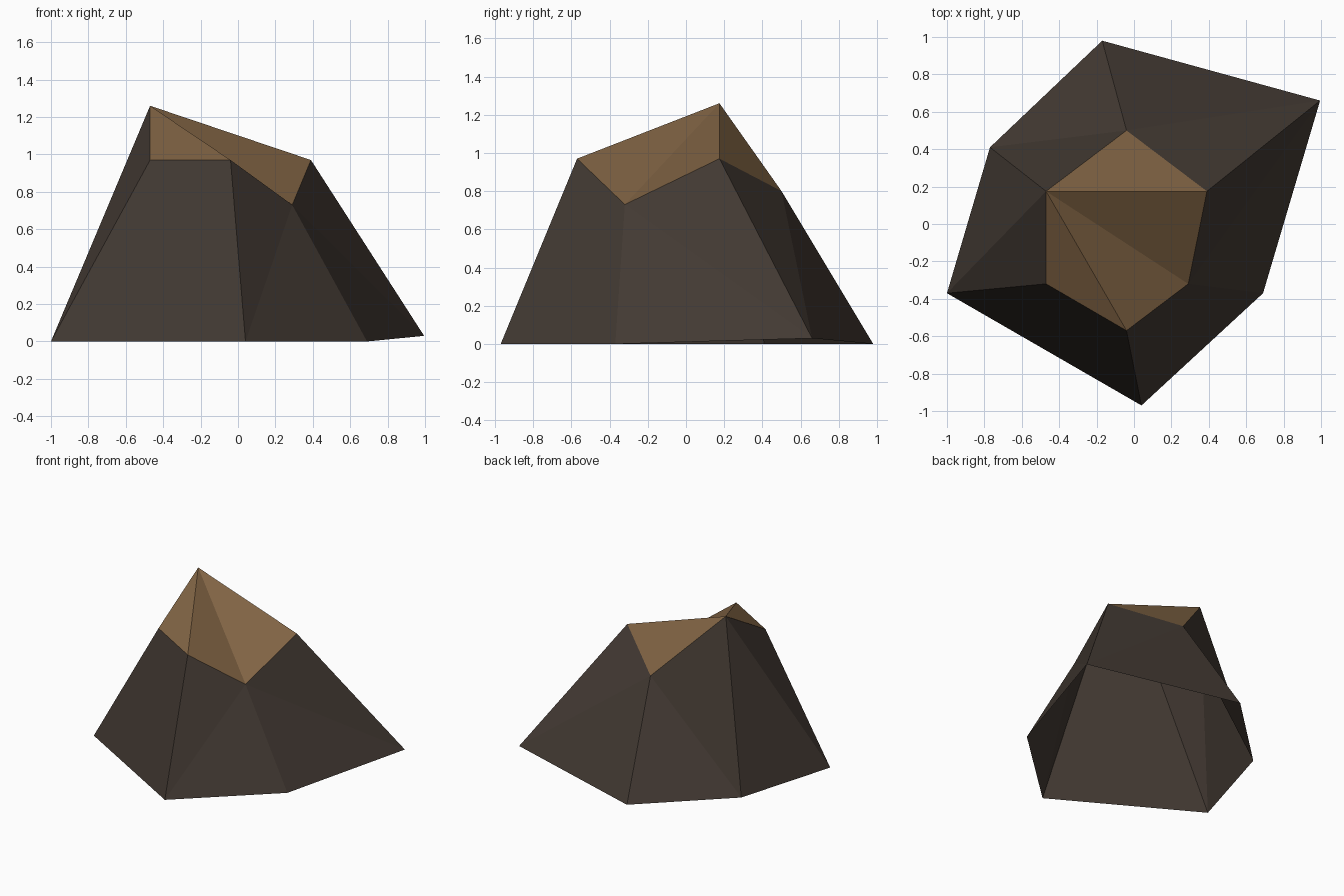
import bpy, bmesh

if "Cube" in bpy.data.objects:
    bpy.data.objects.remove(bpy.data.objects["Cube"])


def material(name, rgb):
    m = bpy.data.materials.new(name)
    m.diffuse_color = (*rgb, 1)
    m.use_nodes = True
    m.node_tree.nodes["Principled BSDF"].inputs["Base Color"].default_value = m.diffuse_color
    return m


# Matching six-sided rings, clockwise from the back corner
FOOT = [(-.17, .98, 0), (.995, .66, .03), (.69, -.37, 0),
        (.04, -.97, 0), (-1, -.37, 0), (-.77, .41, 0)]
RIM = [(-.04, .50, .80), (.39, .175, .97), (.29, -.32, .73),
       (-.04, -.57, .97), (-.47, -.32, .97), (-.47, .175, 1.26)]
# Sides whose fold runs from the first foot corner to the next rim corner
FORWARD_FOLDS = {1, 4, 5}
PEAK = 5

bm = bmesh.new()
foot = [bm.verts.new(p) for p in FOOT]
rim = [bm.verts.new(p) for p in RIM]

# Sloping walls, open underneath
for i in range(6):
    j = (i + 1) % 6
    if i in FORWARD_FOLDS:
        tris = [(foot[j], foot[i], rim[j]), (foot[i], rim[i], rim[j])]
    else:
        tris = [(foot[j], foot[i], rim[i]), (foot[j], rim[i], rim[j])]
    for t in tris:
        bm.faces.new(t).material_index = 0

# Slanted cap fanned out from the peak
for i in range(4):
    bm.faces.new((rim[PEAK], rim[i + 1], rim[i])).material_index = 1

mesh = bpy.data.meshes.new("rock")
bm.to_mesh(mesh)
bm.free()
mesh.materials.append(material("dark_stone", (.056, .042, .033)))
mesh.materials.append(material("brown_earth", (.216, .125, .057)))
rock = bpy.data.objects.new("rock", mesh)
bpy.context.collection.objects.link(rock)
